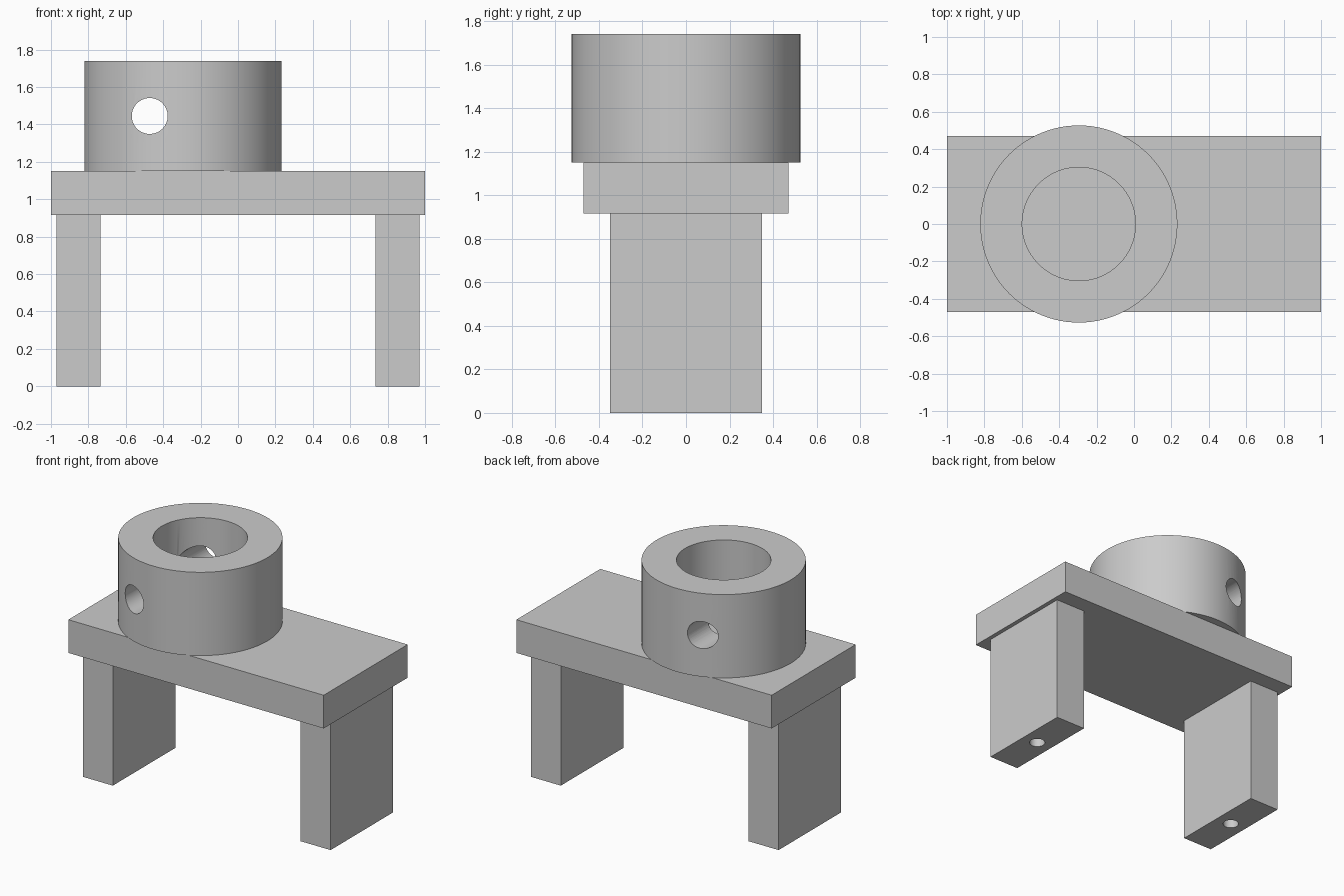
import bpy
import math

if "Cube" in bpy.data.objects:
    bpy.data.objects.remove(bpy.data.objects["Cube"], do_unlink=True)

# Single plain grey material
grey = bpy.data.materials.new("plain_grey")
grey.use_nodes = True
colour = (0.6, 0.6, 0.6, 1)
grey.diffuse_color = colour
grey.node_tree.nodes["Principled BSDF"].inputs["Base Color"].default_value = colour


def box(name, centre, size):
    bpy.ops.mesh.primitive_cube_add(size=1, location=centre)
    obj = bpy.context.object
    obj.name = name
    obj.scale = size
    bpy.ops.object.transform_apply(location=False, rotation=False, scale=True)
    obj.data.materials.append(grey)
    return obj


def cylinder(name, centre, radius, depth, sides=96, tilt=0):
    bpy.ops.mesh.primitive_cylinder_add(
        vertices=sides, radius=radius, depth=depth,
        location=centre, rotation=(tilt, 0, 0))
    obj = bpy.context.object
    obj.name = name
    obj.data.materials.append(grey)
    return obj


def cut(target, cutter):
    cutter.hide_render = True
    mod = target.modifiers.new("hole", "BOOLEAN")
    mod.operation = "DIFFERENCE"
    mod.solver = "EXACT"
    mod.object = cutter
    bpy.ops.object.select_all(action="DESELECT")
    bpy.context.view_layer.objects.active = target
    target.select_set(True)
    bpy.ops.object.modifier_apply(modifier=mod.name)
    bpy.data.objects.remove(cutter, do_unlink=True)
    bpy.ops.object.shade_smooth_by_angle(angle=math.radians(30))


# Table plate
plate_bottom, plate_top = 0.915, 1.15
box("plate", (0, 0, (plate_bottom + plate_top) / 2),
    (2, 0.94, plate_top - plate_bottom))

# Legs, each with a screw hole in its foot
for side, x in (("left", 0.853), ("right", -0.853)):
    leg = box(side + "_leg", (x, 0, plate_bottom / 2), (0.235, 0.7, plate_bottom))
    cut(leg, cylinder("screw_hole", (x, 0, 0), 0.052, 0.8, sides=48))

# Collar with a vertical bore and an offset cross hole
collar_x, collar_top = -0.295, 1.74
collar_z = (plate_top + collar_top) / 2
collar = cylinder("collar", (collar_x, 0, collar_z), 0.527, collar_top - plate_top)
cut(collar, cylinder("bore", (collar_x, 0, collar_z), 0.303, 1))
cut(collar, cylinder("cross_hole", (-0.472, 0, collar_z), 0.096, 1.4,
                     sides=64, tilt=math.pi / 2))
